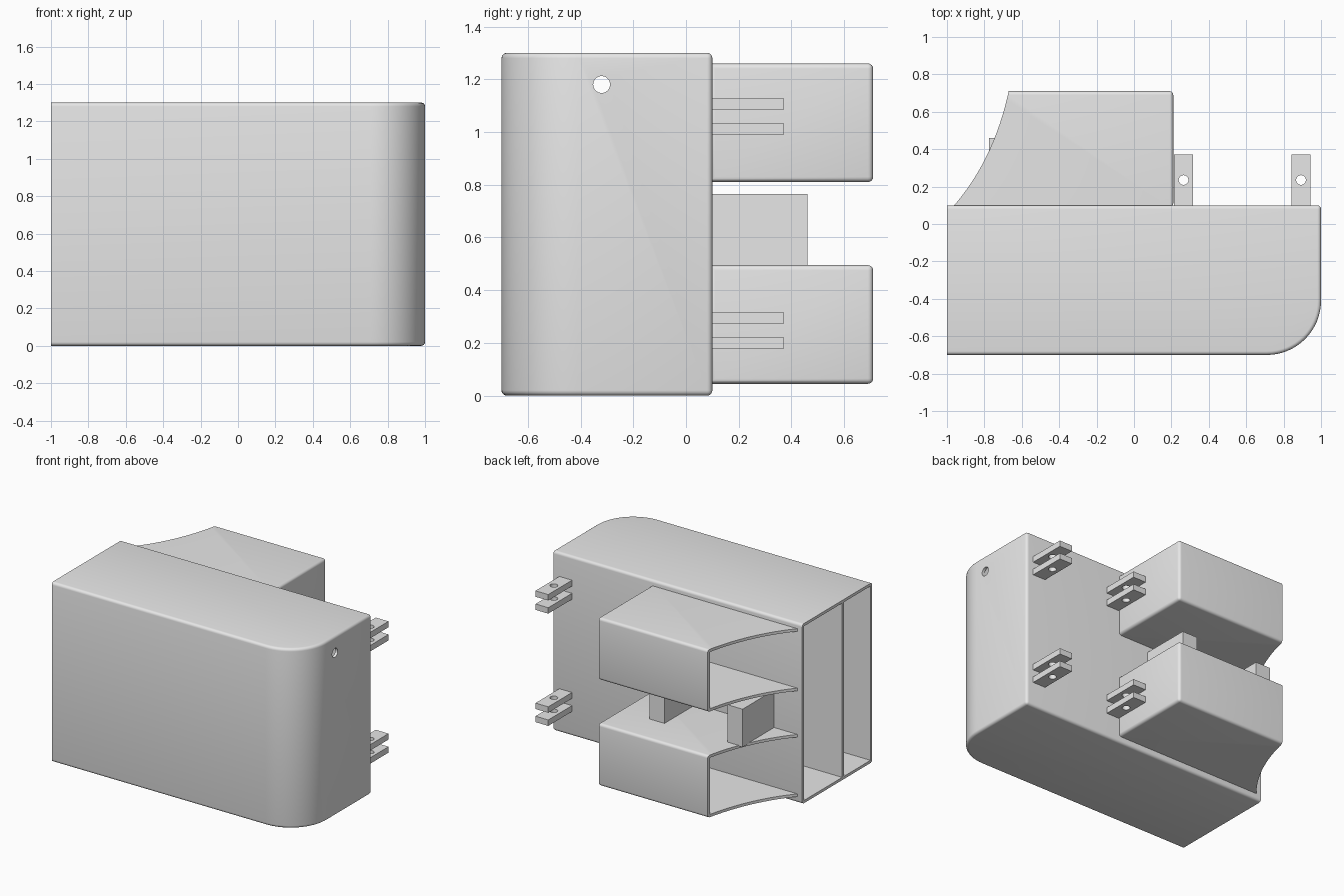
import bpy, bmesh
from math import sin, cos, pi
from mathutils import Vector

cube = bpy.data.objects.get("Cube")
if cube:
    bpy.data.objects.remove(cube)

grey = bpy.data.materials.new("light grey")
grey.use_nodes = True
grey.diffuse_color = (0.8, 0.8, 0.8, 1)
grey.node_tree.nodes["Principled BSDF"].inputs["Base Color"].default_value = grey.diffuse_color

WALL = 0.02


def prism(name, outline, z0, z1, bevel=0.0, keep=None):
    """Extrude an outline upward; round the sharp edges that pass the keep rule."""
    bm = bmesh.new()
    face = bm.faces.new([bm.verts.new((x, y, z0)) for x, y in outline])
    new = bmesh.ops.extrude_face_region(bm, geom=[face])["geom"]
    for v in new:
        if isinstance(v, bmesh.types.BMVert):
            v.co.z = z1
    bmesh.ops.recalc_face_normals(bm, faces=bm.faces)
    if bevel:
        edges = [e for e in bm.edges if e.calc_face_angle() > 0.6
                 and keep((e.verts[0].co + e.verts[1].co) / 2)]
        bmesh.ops.bevel(bm, geom=edges, offset=bevel, segments=4,
                        profile=0.5, affect='EDGES')
    mesh = bpy.data.meshes.new(name)
    bm.to_mesh(mesh)
    bm.free()
    mesh.materials.append(grey)
    obj = bpy.data.objects.new(name, mesh)
    bpy.context.collection.objects.link(obj)
    return obj


def rect(x0, x1, y0, y1):
    return [(x0, y0), (x1, y0), (x1, y1), (x0, y1)]


def circle(x, y, r, n=32):
    return [(x + r * cos(2 * pi * i / n), y + r * sin(2 * pi * i / n)) for i in range(n)]


def cut(obj, cutter):
    """Subtract a cutter for good and discard it."""
    mod = obj.modifiers.new("cut", 'BOOLEAN')
    mod.operation, mod.solver, mod.object = 'DIFFERENCE', 'EXACT', cutter
    bpy.context.view_layer.objects.active = obj
    bpy.ops.object.modifier_apply(modifier=mod.name)
    bpy.data.objects.remove(cutter)


def body_outline(inset, x0):
    """Plan of the body with its large rounded front corner."""
    r = 0.29
    arc = [(1 - r + (r - inset) * sin(a), -0.7 + r - (r - inset) * cos(a))
           for a in (pi / 2 * i / 16 for i in range(17))]
    return [(x0, -0.7 + inset)] + arc + [(1 - inset, 0.1 - inset), (x0, 0.1 - inset)]


# Body: a shell open at one end
body = prism("body_shell", body_outline(0, -1), 0, 1.3, 0.02, lambda c: c.x > -0.99)
cut(body, prism("cavity", body_outline(WALL, -1.1), WALL, 1.3 - WALL))

# Round hole through the end wall
hole = prism("hole", circle(0, 0, 0.032), -0.1, 0.1)
hole.rotation_euler.y = pi / 2
hole.location = (1, -0.32, 1.18)
bpy.context.view_layer.update()
cut(body, hole)

# Upright partition inside the body
parts = [body, prism("partition", rect(-1, 0.99, -0.375, -0.357), 0.01, 1.29)]

# Two rear pods with a concave open side
start, bend, end = Vector((-0.97, 0.09)), Vector((-0.75, 0.34)), Vector((-0.67, 0.71))
curve = [end * (1 - t) ** 2 + bend * 2 * t * (1 - t) + start * t * t
         for t in (i / 16 for i in range(17))]
pod_plan = [(0.21, 0.09), (0.21, 0.71)] + [tuple(p) for p in curve]
for name, z in (("lower_pod", 0.045), ("upper_pod", 0.81)):
    top = z + 0.45
    pod = prism(name, pod_plan, z, top, 0.02,
                lambda c: c.x > 0.2 or c.y > 0.7 and c.x > -0.6)
    cut(pod, prism("cavity", rect(-1.1, 0.21 - WALL, 0, 0.71 - WALL), z + WALL, top - WALL))
    parts.append(pod)

# Support blocks between the pods
for name, x in (("outer_support", -0.775), ("inner_support", -0.15)):
    parts.append(prism(name, rect(x, x + 0.12, 0.09, 0.46), 0.49, 0.765))

# Paired hinge lugs with pin holes
for side, x in (("inner", 0.265), ("outer", 0.893)):
    for level, z in enumerate((0.178, 0.273, 0.99, 1.085)):
        lug = prism(f"{side}_hinge_lug_{level + 1}",
                    rect(x - 0.051, x + 0.051, 0.09, 0.372), z, z + 0.043)
        cut(lug, prism("pin_hole", circle(x, 0.235, 0.026), z - 0.1, z + 0.1))
        parts.append(lug)

# Smooth shading with sharp edges kept
bpy.ops.object.select_all(action='DESELECT')
for obj in parts:
    obj.select_set(True)
bpy.context.view_layer.objects.active = body
bpy.ops.object.shade_smooth_by_angle(angle=0.52)
